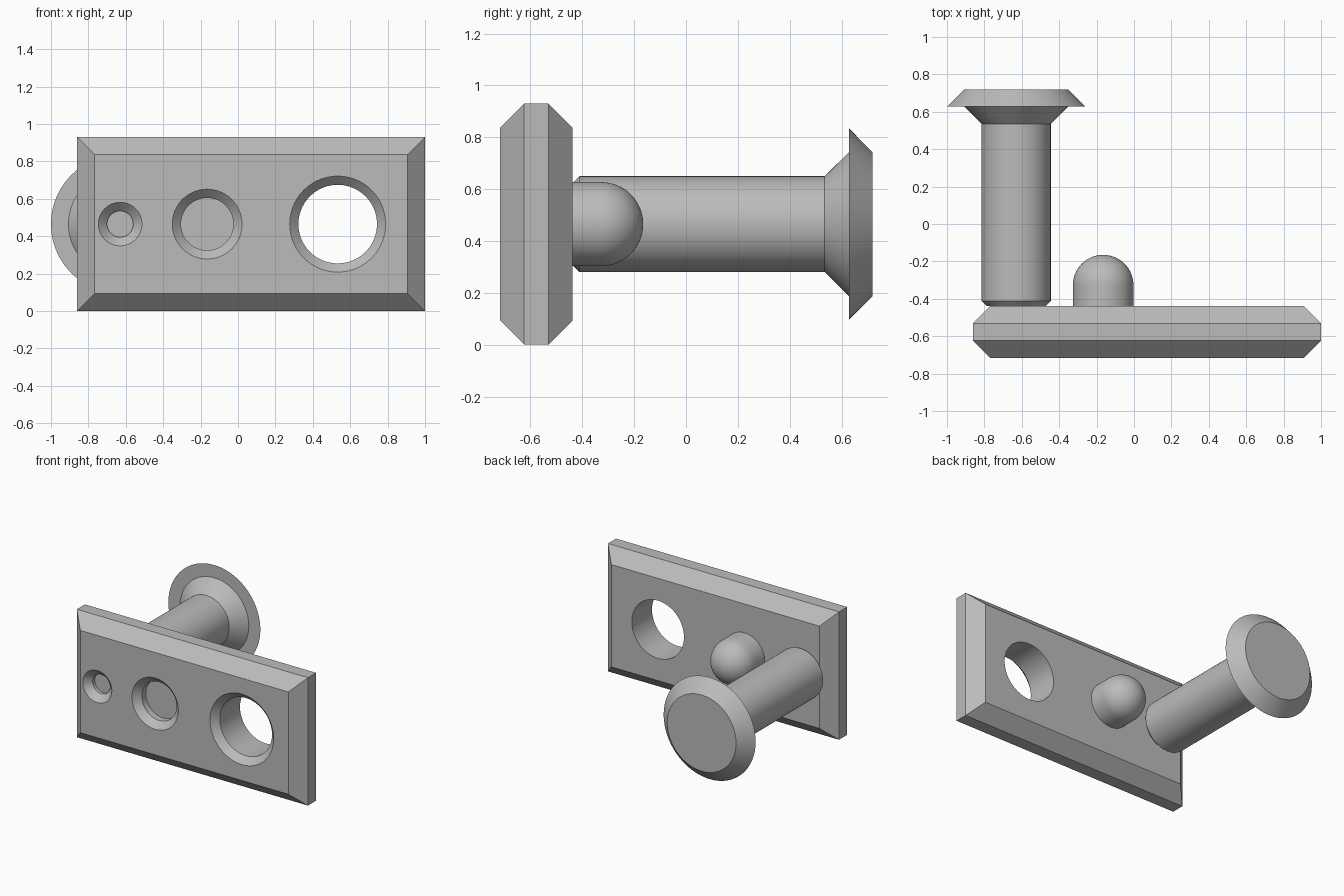
import bpy, bmesh, math

if "Cube" in bpy.data.objects:
    bpy.data.objects.remove(bpy.data.objects["Cube"], do_unlink=True)

grey = bpy.data.materials.new("plain grey")
grey.use_nodes = True
colour = (0.5, 0.5, 0.5, 1)
grey.diffuse_color = colour
grey.node_tree.nodes["Principled BSDF"].inputs["Base Color"].default_value = colour

U = 0.093            # basic bevel size
MID = 5 * U          # height of all axes
FRONT, BACK = -0.717, -0.438
PIN_X, DOME_X, HOLE_X = -0.63, -0.165, 0.533


def make_object(name, bm):
    bmesh.ops.recalc_face_normals(bm, faces=bm.faces)
    mesh = bpy.data.meshes.new(name)
    bm.to_mesh(mesh)
    bm.free()
    mesh.materials.append(grey)
    obj = bpy.data.objects.new(name, mesh)
    bpy.context.collection.objects.link(obj)
    return obj


def loft(name, rings):
    """Closed solid through matching rings of points."""
    bm = bmesh.new()
    loops = [[bm.verts.new(p) for p in ring] for ring in rings]
    n = len(loops[0])
    for a, b in zip(loops, loops[1:]):
        for i in range(n):
            j = (i + 1) % n
            bm.faces.new((a[i], a[j], b[j], b[i]))
    bm.faces.new(loops[0])
    bm.faces.new(loops[-1])
    return make_object(name, bm)


def turned(name, x, profile, sides=96):
    """Solid of revolution about a front-to-back axis; profile is (radius, y)."""
    angles = [2 * math.pi * i / sides for i in range(sides)]
    return loft(name, [[(x + r * math.cos(a), y, MID + r * math.sin(a)) for a in angles]
                       for r, y in profile])


def smooth(obj):
    bpy.ops.object.select_all(action='DESELECT')
    obj.select_set(True)
    bpy.context.view_layer.objects.active = obj
    bpy.ops.object.shade_smooth_by_angle(angle=math.radians(30))


def rectangle(y, inset):
    w, h = 10 * U - inset, 5 * U - inset
    return [(0.07 + sx * w, y, MID + sz * h)
            for sx, sz in ((-1, -1), (1, -1), (1, 1), (-1, 1))]


# Plate with bevelled rim on both faces
plate = loft("plate", [rectangle(FRONT, U), rectangle(FRONT + U, 0),
                       rectangle(BACK - U, 0), rectangle(BACK, U)])

# Countersunk holes: two blind, one right through
C = U / 2
for name, x, r, floor in (("small_hole", PIN_X, 0.07, FRONT + 0.07),
                          ("middle_hole", DOME_X, 0.14, FRONT + U),
                          ("through_hole", HOLE_X, 0.21, BACK + 0.05)):
    cutter = turned(name + "_cutter", x, [(r + 2 * C, FRONT - C), (r, FRONT + C), (r, floor)])
    cutter.hide_render = True
    mod = plate.modifiers.new(name, 'BOOLEAN')
    mod.operation = 'DIFFERENCE'
    mod.solver = 'EXACT'
    mod.object = cutter
    bpy.context.view_layer.objects.active = plate
    bpy.ops.object.modifier_apply(modifier=name)
    bpy.data.objects.remove(cutter, do_unlink=True)
smooth(plate)

# Long pin with chamfered foot and flared neck
smooth(turned("long_pin", PIN_X, [(0.158, BACK), (0.185, BACK + 0.027),
                                  (0.185, 0.535), (0.277, 0.628)]))

# Wide bevelled head on the pin
smooth(turned("pin_head", PIN_X, [(0.37, 0.628), (0.277, 0.72)]))

# Round-ended stub
R = 0.162
arc = [math.radians(90 * i / 16) for i in range(16)]
smooth(turned("round_stub", DOME_X, [(R, BACK)] +
              [(R * math.cos(a), -0.327 + R * math.sin(a)) for a in arc] +
              [(0.001, -0.327 + R)]))
